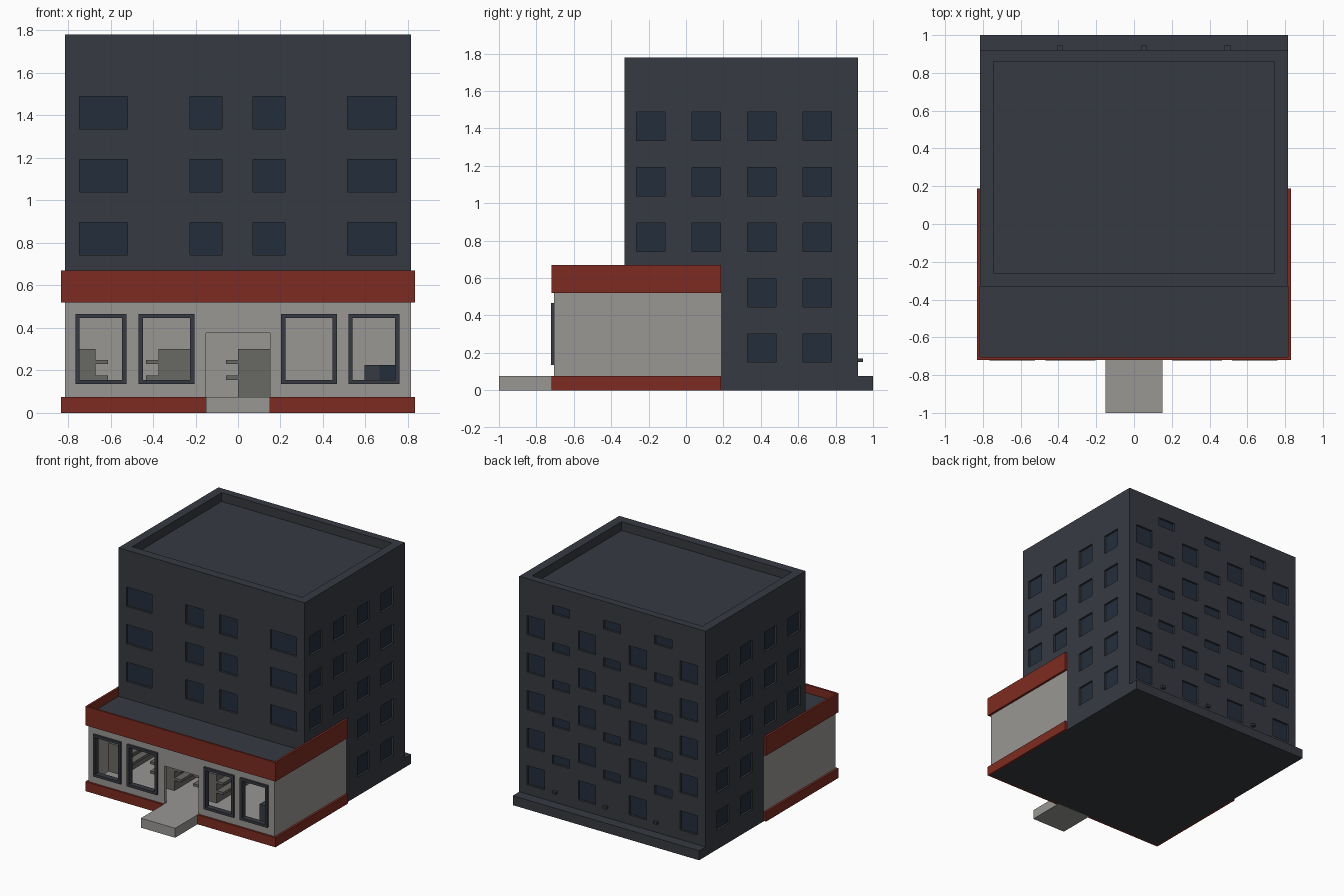
import bpy, bmesh

if "Cube" in bpy.data.objects:
    bpy.data.objects.remove(bpy.data.objects["Cube"])

def mat(name, rgb):
    m = bpy.data.materials.new(name)
    m.diffuse_color = (*rgb, 1)
    m.use_nodes = True
    m.node_tree.nodes["Principled BSDF"].inputs["Base Color"].default_value = m.diffuse_color
    return m

SLATE = mat("slate_wall", (0.037, 0.042, 0.053))
NAVY = mat("navy_glass", (0.017, 0.027, 0.045))
RED = mat("brick_red", (0.205, 0.024, 0.015))
GREY = mat("light_grey", (0.32, 0.31, 0.295))
SHELF = mat("shelf_grey", (0.141, 0.138, 0.127))

def boxes(name, specs, material):
    """One object made of boxes given as (x0, x1, y0, y1, z0, z1)."""
    bm = bmesh.new()
    for x0, x1, y0, y1, z0, z1 in specs:
        vs = bmesh.ops.create_cube(bm, size=1)["verts"]
        for v in vs:
            v.co = (x1 if v.co.x > 0 else x0,
                    y1 if v.co.y > 0 else y0,
                    z1 if v.co.z > 0 else z0)
    me = bpy.data.meshes.new(name)
    bm.to_mesh(me)
    bm.free()
    me.materials.append(material)
    ob = bpy.data.objects.new(name, me)
    bpy.context.scene.collection.objects.link(ob)
    return ob

def cut(target, specs):
    """Subtract boxes from the target and remove the cutter."""
    cutter = boxes("cutter", specs, target.data.materials[0])
    cutter.hide_render = True
    mod = target.modifiers.new("cut", 'BOOLEAN')
    mod.object = cutter
    mod.operation = 'DIFFERENCE'
    mod.solver = 'EXACT'
    bpy.context.view_layer.objects.active = target
    bpy.ops.object.modifier_apply(modifier=mod.name)
    bpy.data.objects.remove(cutter)

W, YF, YB, H = 0.815, -0.33, 0.92, 1.78     # tower half width, front, back, height
SF, SB, SH = -0.705, 0.187, 0.60            # shop front, back, roof height
D, P = 0.02, 0.004                          # window recess, pane thickness
rows = [0.15 + 0.2965 * i for i in range(5)]
holes, panes = [], []

# front windows
for x0, x1 in ((-0.745, -0.52), (-0.227, -0.075), (0.07, 0.222), (0.515, 0.745)):
    for z in rows[2:]:
        holes.append((x0, x1, YF - 0.1, YF + D, z, z + 0.152))
        panes.append((x0, x1, YF + D - P, YF + D + P, z, z + 0.152))
# side windows, both sides
for y in (-0.265, 0.032, 0.33, 0.625):
    for z in (rows if y > 0.2 else rows[2:]):
        for s in (-1, 1):
            a, b = sorted((s * (W - D), s * (W + 0.1)))
            holes.append((a, b, y, y + 0.152, z, z + 0.152))
            a, b = sorted((s * (W - D - P), s * (W - D + P)))
            panes.append((a, b, y, y + 0.152, z, z + 0.152))
# back windows: large ones, and small ones between floors
back = [(x, 0.152, z, 0.152) for x in (-0.745, -0.298, 0.146, 0.593) for z in rows]
back += [(x, 0.15, z + 0.225, 0.07) for x in (-0.52, -0.073, 0.375) for z in rows]
for x, w, z, h in back:
    holes.append((x, x + w, YB - D, YB + 0.1, z, z + h))
    panes.append((x, x + w, YB - D - P, YB - D + P, z, z + h))

# tower with roof parapet, shop volume and window recesses removed
tower = boxes("tower", [(-W, W, YF, YB, 0, H)], SLATE)
cut(tower, [(-0.745, 0.745, -0.26, 0.86, H - 0.07, H + 0.1)])
cut(tower, [(-1, 1, -1, SB, -0.1, SH)])
cut(tower, holes)
boxes("tower_window_panes", panes, NAVY)

# rear plinth and small vents
boxes("rear_plinth", [(-W, W, YB, 1.0, 0, 0.075)], SLATE)
boxes("rear_vents", [(x - 0.015, x + 0.015, YB - 0.01, YB + 0.025, 0.15, 0.17)
                     for x in (-0.39, 0.055, 0.495)], SLATE)

# hollow shop with window and door openings
shop_windows = ((-0.765, -0.525), (-0.468, -0.205), (0.203, 0.465), (0.52, 0.76))
Z0, Z1, B = 0.135, 0.466, 0.02
shop = boxes("shop", [(-W, W, SF, SB, 0.005, SH)], GREY)
cut(shop, [(-0.795, 0.795, SF + 0.025, SB - 0.02, 0.075, 0.52)])
cut(shop, [(a + B / 2, b - B / 2, SF - 0.1, SF + 0.1, Z0 + B / 2, Z1 - B / 2)
           for a, b in shop_windows] + [(-0.15, 0.15, SF - 0.1, SF + 0.1, 0.075, 0.375)])
boxes("shop_roof", [(-W, W, SF, YF, SH, SH + 0.005)], SLATE)
boxes("shop_underside", [(-W, W, SF, SB, 0, 0.005)], SLATE)

# shop window frames
frames = []
for a, b in shop_windows:
    y0, y1 = -0.722, SF + 0.027
    frames += [(a, a + B, y0, y1, Z0, Z1), (b - B, b, y0, y1, Z0, Z1),
               (a + B, b - B, y0, y1, Z0, Z0 + B), (a + B, b - B, y0, y1, Z1 - B, Z1)]
boxes("shop_window_frames", frames, SLATE)

# red bands around the shop: upper fascia and lower skirting
O, F = 0.832, -0.72
boxes("fascia_band", [(-O, O, F, SF, 0.52, 0.67)] +
      [(*sorted((s * W, s * O)), SF, SB, 0.52, 0.67) for s in (-1, 1)], RED)
boxes("skirting_band", [(*sorted((s * 0.15, s * O)), F, SF, 0, 0.075) for s in (-1, 1)] +
      [(*sorted((s * W, s * O)), SF, SB, 0, 0.075) for s in (-1, 1)], RED)
boxes("entrance_step", [(-0.15, 0.15, -1.0, SF, 0, 0.075)], GREY)

# shop shelving: upright core with planks on both sides
cores, planks = [], []
for x0, x1 in ((-0.795, -0.67), (-0.375, -0.22), (0.0, 0.15)):
    cores.append((x0, x1, -0.48, 0.02, 0.075, 0.30))
    for z in (0.155, 0.23):
        planks.append((x1, x1 + 0.057, -0.48, 0.02, z, z + 0.02))
        if x0 > -0.7:
            planks.append((x0 - 0.057, x0, -0.48, 0.02, z, z + 0.02))
boxes("shelf_cores", cores, SHELF)
boxes("shelf_planks", planks, SHELF)

# sales counter with blue end
boxes("counter", [(0.595, 0.665, -0.58, -0.35, 0.075, 0.225)], SLATE)
boxes("counter_end", [(0.665, 0.795, -0.58, -0.48, 0.075, 0.225)], NAVY)
